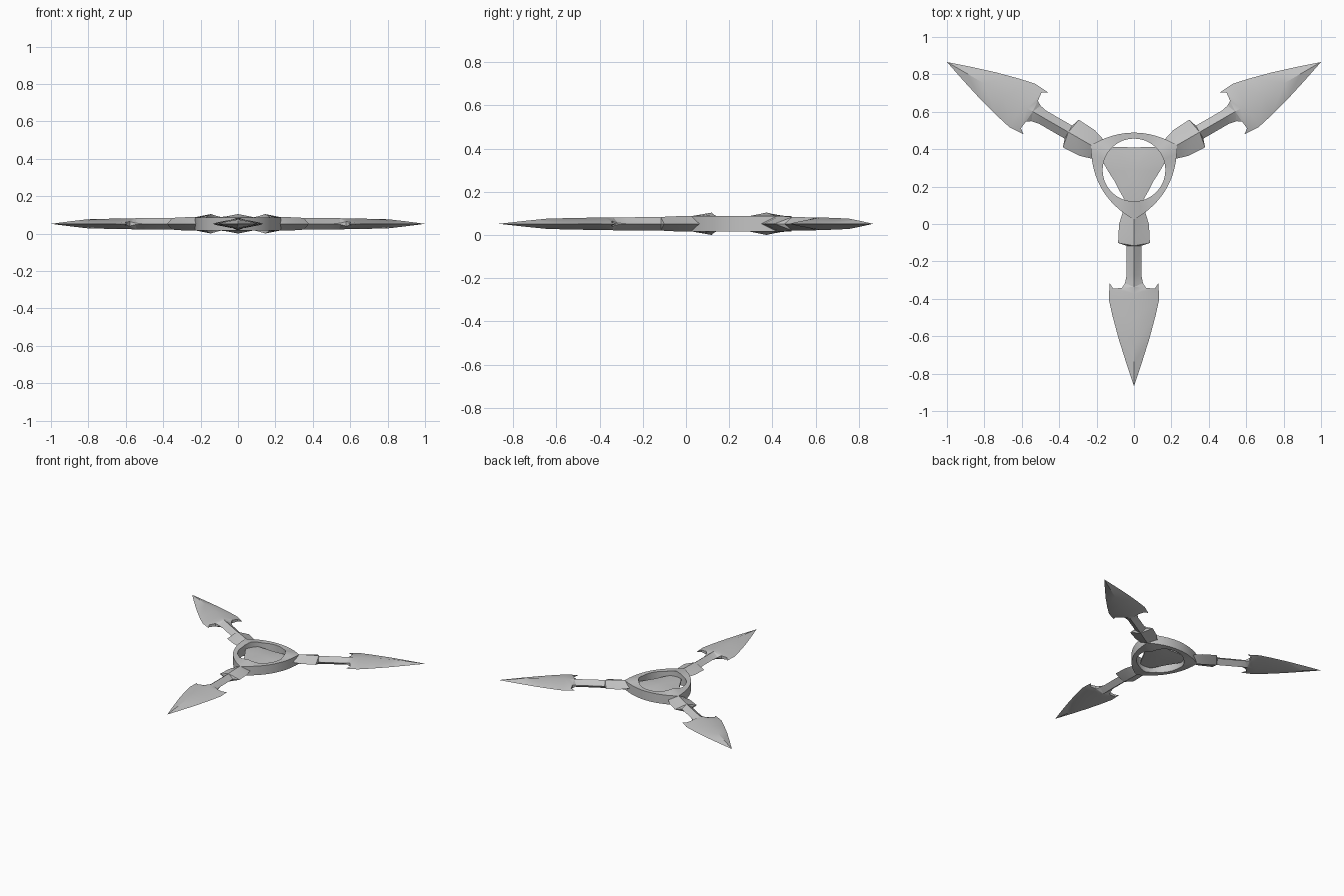
import bpy, bmesh
from math import radians, sin, cos, pi
from mathutils import Matrix, Vector

cube = bpy.data.objects.get("Cube")
if cube:
    bpy.data.objects.remove(cube)

CENTRE = Vector((0, 0.2887, 0.052))

steel = bpy.data.materials.new("grey steel")
steel.use_nodes = True
steel.diffuse_color = (0.55, 0.55, 0.55, 1)
steel.node_tree.nodes["Principled BSDF"].inputs["Base Color"].default_value = steel.diffuse_color


def finish(name, bm, turn=0.0):
    """Weld, orient, place and shade one part."""
    bmesh.ops.remove_doubles(bm, verts=bm.verts, dist=0.0005)
    bmesh.ops.dissolve_degenerate(bm, edges=bm.edges, dist=0.0001)
    bmesh.ops.recalc_face_normals(bm, faces=bm.faces)
    bm.transform(Matrix.Translation(CENTRE) @ Matrix.Rotation(turn, 4, 'Z'))
    mesh = bpy.data.meshes.new(name)
    bm.to_mesh(mesh)
    bm.free()
    mesh.materials.append(steel)
    obj = bpy.data.objects.new(name, mesh)
    bpy.context.collection.objects.link(obj)
    bpy.ops.object.select_all(action='DESELECT')
    obj.select_set(True)
    bpy.context.view_layer.objects.active = obj
    bpy.ops.object.shade_smooth_by_angle(angle=radians(28))
    return obj


def face(bm, *points):
    bm.faces.new([bm.verts.new(p) for p in points])


# Blade stations: edge reach, half width, edge thickness, ridge reach, ridge height
# (a station without a ridge is the free tip of the barb)
STATIONS = [
    (1.155, 0, 0, 1.155, 0), (1.03, 0.042, 0, 1.03, 0.014),
    (0.90, 0.083, 0, 0.93, 0.024), (0.78, 0.115, 0, 0.80, 0.027),
    (0.69, 0.135, 0, 0.69, 0.029), (0.605, 0.13, 0, None, 0),
    (0.635, 0.11, 0.008, 0.66, 0.029), (0.63, 0.064, 0.012, 0.625, 0.03),
    (0.605, 0.048, 0.004, 0.60, 0.03), (0.565, 0.04, 0, 0.565, 0.03),
    (0.405, 0.04, 0, 0.405, 0.031), (0.39, 0.085, 0, 0.37, 0.034),
    (0.29, 0.08, 0, 0.29, 0.036), (0.225, 0.06, 0, 0.225, 0.037),
    (0.175, 0.04, 0, 0.175, 0.037),
]


def blade(name, turn):
    bm = bmesh.new()
    for side in (1, -1):
        def edge(s, up):
            return (s[0], side * s[1], up * s[2])

        def ridge(s, up):
            return (s[3], 0, up * s[4])

        ridged = [s for s in STATIONS if s[3] is not None]
        for up in (1, -1):
            for a, b in zip(ridged, ridged[1:]):
                face(bm, ridge(a, up), edge(a, up), edge(b, up))
                face(bm, ridge(a, up), edge(b, up), ridge(b, up))
            for i, s in enumerate(STATIONS):
                if s[3] is None:
                    face(bm, *(edge(t, up) for t in STATIONS[i - 1:i + 2]))
        # thin walls round the notch
        for a, b in zip(STATIONS, STATIONS[1:]):
            if a[2] or b[2]:
                face(bm, edge(a, 1), edge(b, 1), edge(b, -1), edge(a, -1))
    return finish(name, bm, turn)


for name, degrees in (("front_blade", 270), ("left_blade", 30), ("right_blade", 150)):
    blade(name, radians(degrees))

# Rounded three-cornered ring with a round hole, raised at the inner corners
bm = bmesh.new()
STEPS = 12
sections = []
for k in range(3):
    turn = Matrix.Rotation(k * 2 * pi / 3, 3, 'Z')
    for i in range(STEPS):
        t = 1 - 2 * i / STEPS
        outer = turn @ Vector((0.23 * t, 0.2 - 0.067 * t * t, 0))
        angle = pi / 2 - t * pi / 3
        inner = turn @ Vector((0.168 * cos(angle), 0.168 * sin(angle), 0))
        high = 0.035 + 0.017 * max(0, (abs(t) - 0.5) / 0.5)
        sections.append((outer, inner, high))
for (o1, i1, h1), (o2, i2, h2) in zip(sections, sections[1:] + sections[:1]):
    def at(p, z):
        return (p.x, p.y, z)
    for up in (1, -1):
        face(bm, at(o1, up * 0.035), at(o2, up * 0.035), at(i2, up * h2), at(i1, up * h1))
    face(bm, at(o1, 0.035), at(o2, 0.035), at(o2, -0.035), at(o1, -0.035))
    face(bm, at(i1, h1), at(i2, h2), at(i2, -h2), at(i1, -h1))
finish("ring", bm)

# Three-armed plate that leaves a slot along each side of the hole
bm = bmesh.new()
PROFILE = ((-60, 0.18), (-45, 0.174), (-27, 0.138), (0, 0.12), (27, 0.138), (45, 0.174))
rim = []
for k in range(3):
    for degrees, r in PROFILE:
        a = radians(90 + 120 * k + degrees)
        rim.append(Vector((r * cos(a), r * sin(a), 0)))
lift = Vector((0, 0, 0.008))
for p, q in zip(rim, rim[1:] + rim[:1]):
    for up in (1, -1):
        face(bm, Vector((0, 0, 0.022 * up)), p + lift * up, q + lift * up)
    face(bm, p + lift, q + lift, q - lift, p - lift)
finish("centre_plate", bm)
